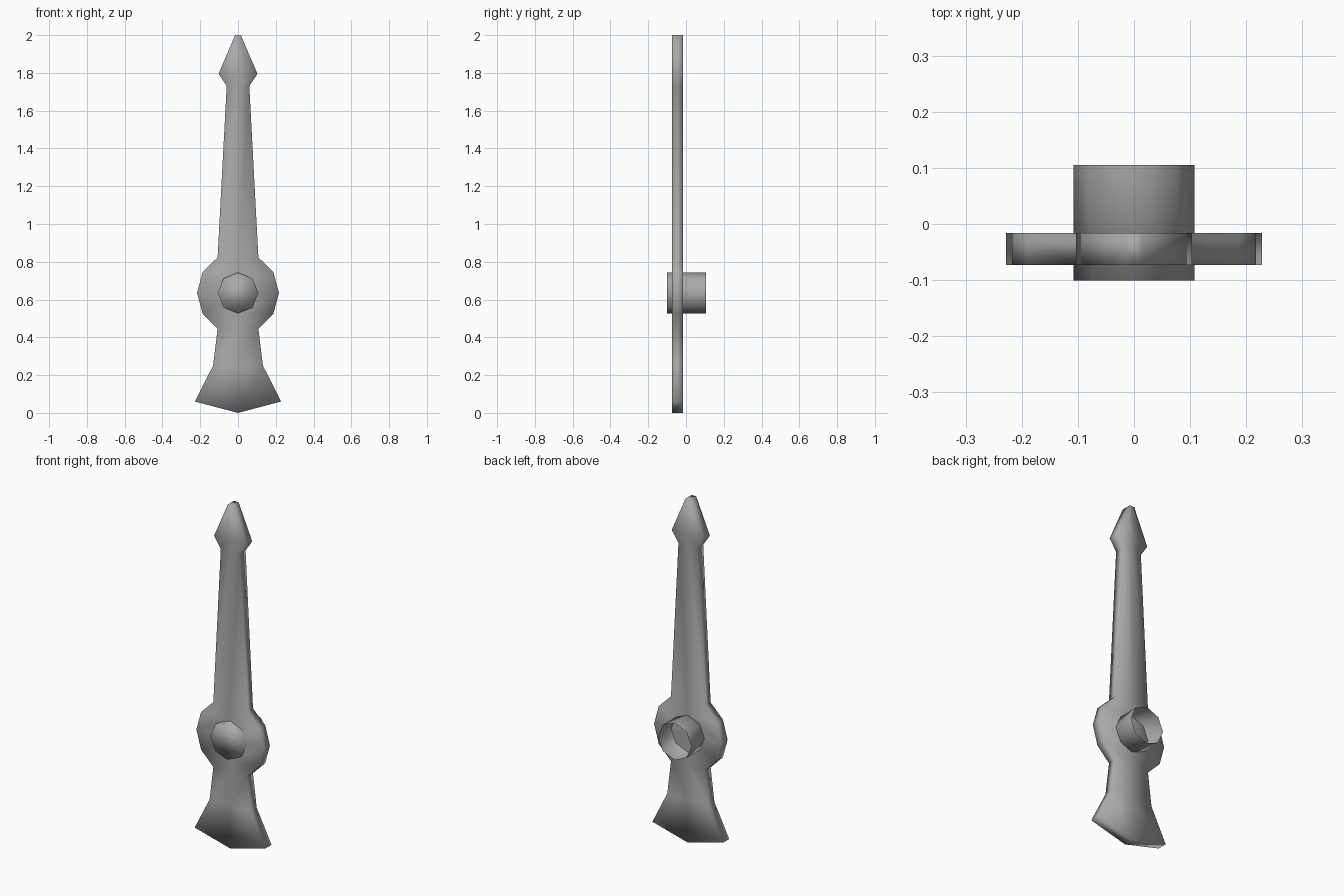
import bpy, bmesh, math
from mathutils import Matrix

cube = bpy.data.objects.get("Cube")
if cube:
    bpy.data.objects.remove(cube, do_unlink=True)

# One plain grey for everything
grey = bpy.data.materials.new("grey metal")
grey.use_nodes = True
colour = (0.4, 0.4, 0.4, 1)
grey.diffuse_color = colour
grey.node_tree.nodes["Principled BSDF"].inputs["Base Color"].default_value = colour

HUB_Z = 0.635
HUB_R = 0.108


def finish(name, bm):
    for f in bm.faces:
        f.smooth = True
    mesh = bpy.data.meshes.new(name)
    bm.to_mesh(mesh)
    bm.free()
    mesh.materials.append(grey)
    obj = bpy.data.objects.new(name, mesh)
    bpy.context.collection.objects.link(obj)
    return obj


# Flat pointer: (half width, edge height, centre height) from tail to tip
rows = [
    (0.228, 0.06, 0.0), (0.132, 0.25, 0.25), (0.108, 0.445, 0.445),
    (0.187, 0.525, 0.525), (0.217, HUB_Z, HUB_Z), (0.187, 0.745, 0.745),
    (0.108, 0.823, 0.823), (0.06, 1.73, 1.73), (0.103, 1.795, 1.795),
    (0.015, 2.0, 2.0),
]
FRONT, BACK = -0.073, -0.016
bm = bmesh.new()
grid = [[bm.verts.new((x, FRONT, z)) for x, z in ((-w, ze), (0, zc), (w, ze))]
        for w, ze, zc in rows]
for low, high in zip(grid, grid[1:]):
    for i in range(2):
        bm.faces.new((low[i], low[i + 1], high[i + 1], high[i]))
front_faces = bm.faces[:]
result = bmesh.ops.extrude_face_region(bm, geom=front_faces, use_keep_orig=True)
moved = [g for g in result["geom"] if isinstance(g, bmesh.types.BMVert)]
bmesh.ops.translate(bm, verts=moved, vec=(0, BACK - FRONT, 0))
bmesh.ops.recalc_face_normals(bm, faces=bm.faces)
finish("pointer_plate", bm)

# Eight-sided hub: capped in front, open tube behind
bm = bmesh.new()
bmesh.ops.create_cone(bm, cap_ends=True, segments=8, radius1=HUB_R,
                      radius2=HUB_R, depth=0.206)
bmesh.ops.rotate(bm, verts=bm.verts, matrix=Matrix.Rotation(math.pi / 2, 3, "X"))
bmesh.ops.translate(bm, verts=bm.verts, vec=(0, 0.002, HUB_Z))
open_end = [f for f in bm.faces if f.normal.y > 0.9 or
            (len(f.verts) == 8 and f.calc_center_median().y > 0)]
bmesh.ops.delete(bm, geom=open_end, context="FACES_ONLY")
finish("hub_tube", bm)
